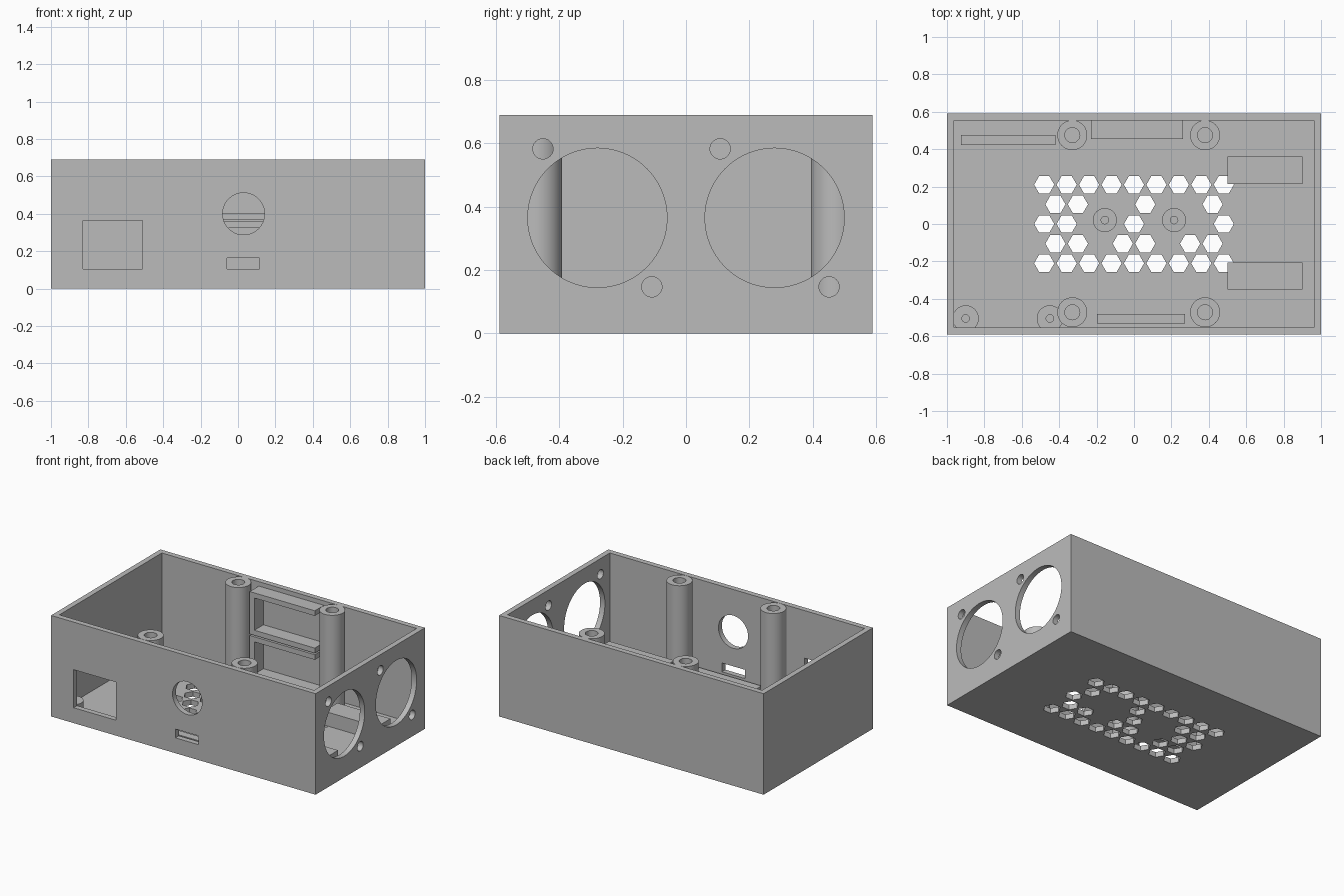
import bpy, bmesh
from math import cos, sin, pi, hypot
from mathutils import Matrix, Vector

cube = bpy.data.objects.get("Cube")
if cube:
    bpy.data.objects.remove(cube, do_unlink=True)

grey = bpy.data.materials.new("plain grey")
grey.use_nodes = True
colour = (0.5, 0.5, 0.5, 1)
grey.diffuse_color = colour
grey.node_tree.nodes["Principled BSDF"].inputs["Base Color"].default_value = colour

WIDTH, DEPTH, HEIGHT = 2.0, 1.18, 0.69
WALL, FLOOR = 0.037, 0.035


def finish(name, bm):
    bmesh.ops.recalc_face_normals(bm, faces=bm.faces)
    mesh = bpy.data.meshes.new(name)
    bm.to_mesh(mesh)
    bm.free()
    mesh.materials.append(grey)
    obj = bpy.data.objects.new(name, mesh)
    bpy.context.collection.objects.link(obj)
    return obj


def add_box(bm, x0, x1, y0, y1, z0, z1):
    size = Matrix.Diagonal((x1 - x0, y1 - y0, z1 - z0, 1))
    centre = Vector((x0 + x1, y0 + y1, z0 + z1)) / 2
    bmesh.ops.create_cube(bm, size=1, matrix=Matrix.Translation(centre) @ size)


def add_prism(bm, centre, radius, sides, axis, length):
    """Regular prism centred on a point, along the x, y or z axis."""
    turn = {"x": Matrix.Rotation(pi / 2, 3, "Y"),
            "y": Matrix.Rotation(pi / 2, 3, "X"),
            "z": Matrix.Identity(3)}[axis]
    ring = []
    for i in range(sides):
        a = 2 * pi * i / sides
        p = Vector((radius * cos(a), radius * sin(a), -length / 2))
        ring.append(bm.verts.new(turn @ p + Vector(centre)))
    face = bm.faces.new(ring)
    out = bmesh.ops.extrude_face_region(bm, geom=[face], use_keep_orig=True)
    verts = [v for v in out["geom"] if isinstance(v, bmesh.types.BMVert)]
    bmesh.ops.translate(bm, verts=verts, vec=turn @ Vector((0, 0, length)))


def standoff(name, x, y, radius, bore, top, bore_bottom):
    """Lathed post with a blind screw bore."""
    bm = bmesh.new()
    base = FLOOR - 0.005
    profile = [(0, base), (radius, base), (radius, top), (bore, top),
               (bore, bore_bottom), (0, bore_bottom)]
    verts = [bm.verts.new((r, 0, z)) for r, z in profile]
    edges = [bm.edges.new(pair) for pair in zip(verts, verts[1:])]
    bmesh.ops.spin(bm, geom=verts + edges, cent=(0, 0, 0), axis=(0, 0, 1),
                   angle=2 * pi, steps=48)
    bmesh.ops.remove_doubles(bm, verts=bm.verts, dist=0.0001)
    bmesh.ops.translate(bm, verts=bm.verts, vec=(x, y, 0))
    return finish(name, bm)


def block(name, *bounds):
    bm = bmesh.new()
    add_box(bm, *bounds)
    return finish(name, bm)


# Open box: outer block minus its cavity
shell = block("case_shell", -WIDTH / 2, WIDTH / 2, -DEPTH / 2, DEPTH / 2, 0, HEIGHT)
inner_x, inner_y = WIDTH / 2 - WALL, DEPTH / 2 - WALL
cavity = block("cavity_cutter", -inner_x, inner_x, -inner_y, inner_y, FLOOR, 1)

bm = bmesh.new()
# Front openings: window, round socket, slot
add_box(bm, -0.83, -0.51, -0.7, -0.5, 0.105, 0.365)
add_box(bm, -0.06, 0.115, -0.7, -0.5, 0.105, 0.165)
add_prism(bm, (0.03, -0.6, 0.40), 0.112, 64, "y", 0.2)
# Fan openings and their screw holes
for fan_y in (-0.28, 0.28):
    add_prism(bm, (1, fan_y, 0.365), 0.22, 96, "x", 0.2)
    for side in (-1, 1):
        add_prism(bm, (1, fan_y + side * 0.172, 0.365 - side * 0.218), 0.032, 32, "x", 0.2)
# Honeycomb vent, left solid around the two centre standoffs
centre_posts = [(-0.156, 0.021), (0.214, 0.021)]
for row in range(-2, 3):
    count = 9 - row % 2
    for i in range(count):
        x, y = (i - (count - 1) / 2) * 0.12, row * 0.105
        if all(hypot(x - px, y - py) > 0.15 for px, py in centre_posts):
            add_prism(bm, (x, y, 0), 0.054, 6, "z", 0.2)
openings = finish("openings_cutter", bm)

for cutter in (cavity, openings):
    cutter.hide_render = True
    mod = shell.modifiers.new(cutter.name, "BOOLEAN")
    mod.operation = "DIFFERENCE"
    mod.solver = "EXACT"
    mod.object = cutter
graph = bpy.context.evaluated_depsgraph_get()
cut_mesh = bpy.data.meshes.new_from_object(shell.evaluated_get(graph))
shell.modifiers.clear()
shell.data = cut_mesh
for cutter in (cavity, openings):
    bpy.data.objects.remove(cutter, do_unlink=True)

parts = [shell]

# Tall corner posts for the lid
for x, side in ((-0.33, "right"), (0.38, "left")):
    for y, end in ((-0.472, "front"), (0.475, "back")):
        parts.append(standoff(f"lid_post_{end}_{side}", x, y, 0.08, 0.04, HEIGHT, 0.3))

# Short board standoffs
for i, (x, y) in enumerate(centre_posts):
    parts.append(standoff(f"centre_standoff_{i + 1}", x, y, 0.064, 0.02, 0.11, 0.05))
for i, x in enumerate((-0.90, -0.45)):
    parts.append(standoff(f"window_standoff_{i + 1}", x, -0.505, 0.07, 0.02, 0.105, 0.05))

# Low support blocks on the floor
base = FLOOR - 0.002
parts += [
    block("back_support", -0.925, -0.42, 0.422, 0.476, base, 0.1),
    block("slot_support", -0.197, 0.272, -0.533, -0.48, base, 0.1),
    block("fan_support_back", 0.5, 0.9, 0.215, 0.36, base, 0.13),
    block("fan_support_front", 0.5, 0.9, -0.35, -0.205, base, 0.13),
]

# Two stacked holders on the back wall, each open toward the left
for name, low in (("lower", 0.07), ("upper", 0.37)):
    bm = bmesh.new()
    y0, y1, t, high = 0.455, inner_y + 0.005, 0.035, low + 0.29
    add_box(bm, -0.23, 0.262, y0, y1, low, low + t)
    add_box(bm, -0.23, 0.262, y0, y1, high - t, high)
    add_box(bm, -0.23, -0.23 + t, y0, y1, low + t, high - t)
    parts.append(finish(f"{name}_holder", bm))

# Smooth round walls, keep hard edges
bpy.ops.object.select_all(action="DESELECT")
for part in parts:
    part.select_set(True)
bpy.context.view_layer.objects.active = shell
bpy.ops.object.shade_smooth_by_angle(angle=pi / 6)
